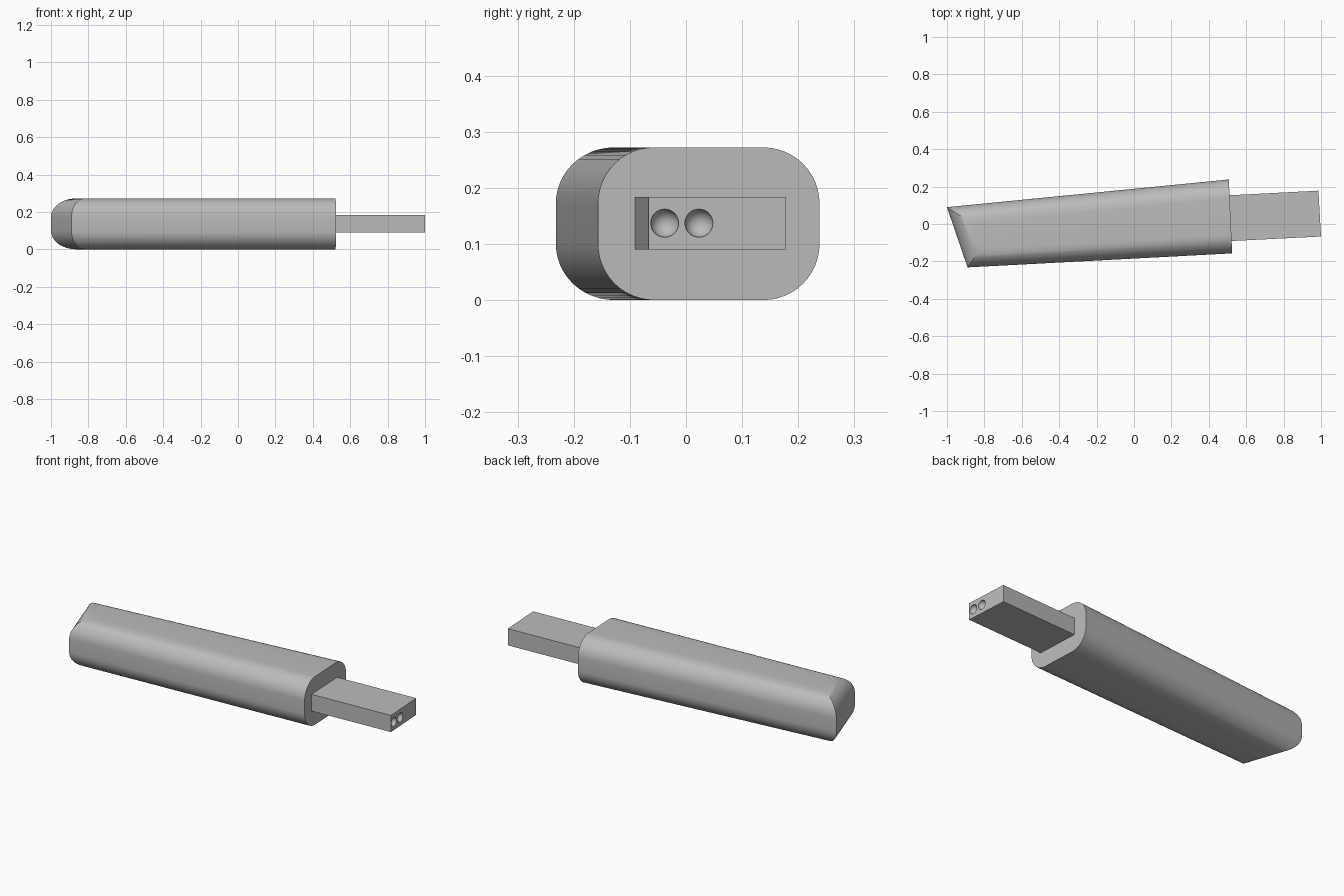
import bpy, bmesh, math
from mathutils import Vector

cube = bpy.data.objects.get("Cube")
if cube:
    bpy.data.objects.remove(cube, do_unlink=True)

grey = bpy.data.materials.new("plain grey")
grey.use_nodes = True
grey.diffuse_color = (0.5, 0.5, 0.5, 1)
grey.node_tree.nodes["Principled BSDF"].inputs["Base Color"].default_value = (0.5, 0.5, 0.5, 1)

HEIGHT, ROUND, STEPS = 0.272, 0.1, 12


def make_object(name, bm):
    bmesh.ops.recalc_face_normals(bm, faces=bm.faces)
    mesh = bpy.data.meshes.new(name)
    bm.to_mesh(mesh)
    bm.free()
    mesh.materials.append(grey)
    obj = bpy.data.objects.new(name, mesh)
    bpy.context.collection.objects.link(obj)
    return obj


def activate(obj):
    bpy.ops.object.select_all(action="DESELECT")
    obj.select_set(True)
    bpy.context.view_layer.objects.active = obj


def loft(rings):
    """Skin a stack of outlines (lists of 3D points) and close both ends."""
    bm = bmesh.new()
    loops = [[bm.verts.new(p) for p in ring] for ring in rings]
    for low, high in zip(loops, loops[1:]):
        for i in range(len(low)):
            j = (i + 1) % len(low)
            bm.faces.new((low[i], low[j], high[j], high[i]))
    bm.faces.new(loops[0])
    bm.faces.new(loops[-1])
    return bm


def meet(a, da, b, db):
    """Crossing point of two plan lines."""
    t = (b - a).cross(db) / da.cross(db)
    return a + da * t


# Tapered plan outline, counter-clockwise: slanted tip at left, square end at right
plan = [Vector(p) for p in ((-0.89, -0.232), (0.525, -0.157), (0.507, 0.238), (-1.0, 0.09))]


def inset_plan(d):
    """Move every side inward by d except the flat right-hand end."""
    lines = []
    for i, p in enumerate(plan):
        along = (plan[(i + 1) % 4] - p).normalized()
        inward = Vector((-along.y, along.x))
        lines.append((p + inward * (0 if i == 1 else d), along))
    return [meet(*lines[i - 1], *lines[i]) for i in range(4)]


# Rounded handle body with a mitred, slanted tip
lower = []
for s in range(STEPS + 1):
    a = math.pi / 2 * s / STEPS
    lower.append((ROUND * (1 - math.cos(a)), ROUND * (1 - math.sin(a))))
levels = [(z, d) for z, d in lower] + [(HEIGHT - z, d) for z, d in reversed(lower)]
body = make_object("handle_body", loft([[(p.x, p.y, z) for p in inset_plan(d)] for z, d in levels]))
activate(body)
bpy.ops.object.shade_smooth_by_angle(angle=math.radians(30))

# Flat rectangular tongue, set into the end of the handle
tongue_plan = ((0.50, -0.092), (1.0, -0.067), (0.986, 0.178), (0.50, 0.153))
tongue = make_object("tongue", loft([[(x, y, z) for x, y in tongue_plan] for z in (0.09, 0.184)]))

# Two round sockets sunk into the tongue's end face
cutters = []
for y in (-0.038, 0.023):
    bm = bmesh.new()
    bmesh.ops.create_uvsphere(bm, u_segments=32, v_segments=16, radius=0.025)
    bmesh.ops.translate(bm, verts=bm.verts, vec=(1.0 - (y + 0.067) * 0.057, y, 0.137))
    cutter = make_object("socket_cutter", bm)
    cutter.hide_render = True
    mod = tongue.modifiers.new("socket", "BOOLEAN")
    mod.operation = "DIFFERENCE"
    mod.solver = "EXACT"
    mod.object = cutter
    cutters.append(cutter)
activate(tongue)
for mod in list(tongue.modifiers):
    bpy.ops.object.modifier_apply(modifier=mod.name)
for cutter in cutters:
    bpy.data.objects.remove(cutter, do_unlink=True)
bpy.ops.object.shade_smooth_by_angle(angle=math.radians(30))
